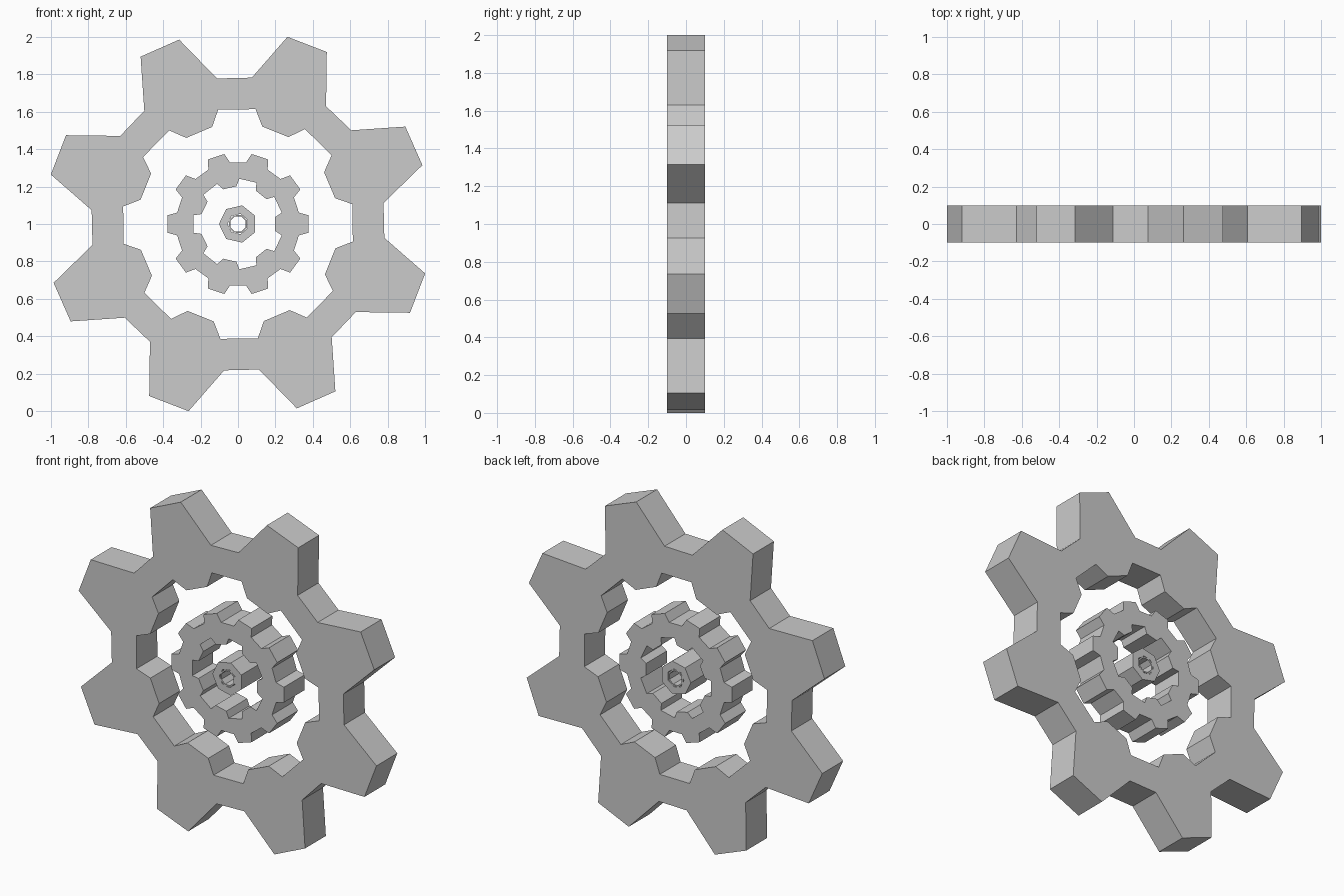
import bpy
from math import sin, cos, radians, pi

if "Cube" in bpy.data.objects:
    bpy.data.objects.remove(bpy.data.objects["Cube"])

HALF_DEPTH = 0.1
CENTRE_Z = 1.0


def toothed(count, tooth):
    """Closed outline: repeat (radius, angle in degrees) points count times."""
    step = 360 / count
    return [(r * cos(radians(a + i * step)), r * sin(radians(a + i * step)))
            for i in range(count) for r, a in tooth]


def ring(name, outer, inner):
    """Flat ring between two outlines, extruded along y."""
    curve = bpy.data.curves.new(name, 'CURVE')
    curve.dimensions = '2D'
    curve.fill_mode = 'BOTH'
    curve.extrude = HALF_DEPTH
    for outline in (outer, inner):
        spline = curve.splines.new('POLY')
        spline.points.add(len(outline) - 1)
        for point, (x, y) in zip(spline.points, outline):
            point.co = (x, y, 0, 1)
        spline.use_cyclic_u = True
    obj = bpy.data.objects.new(name, curve)
    bpy.context.collection.objects.link(obj)
    obj.location.z = CENTRE_Z
    obj.rotation_euler.x = pi / 2
    bpy.ops.object.select_all(action='DESELECT')
    obj.select_set(True)
    bpy.context.view_layer.objects.active = obj
    bpy.ops.object.convert(target='MESH')
    for poly in bpy.context.object.data.polygons:
        poly.use_smooth = False


# Large gear: eight outer teeth, eight inner teeth
ring("outer_gear",
     toothed(8, [(0.786, 8.2), (1.035, 17.7), (1.035, 30.2), (0.786, 39.6)]),
     toothed(8, [(0.621, 9.8), (0.537, 14.9), (0.537, 31.0), (0.621, 36.3)]))

# Middle gear: ten outer teeth, seven inner teeth
ring("middle_gear",
     toothed(10, [(0.331, -10.6), (0.381, -7), (0.381, 7), (0.331, 10.6)]),
     toothed(7, [(0.242, -14.5), (0.202, -10.5), (0.202, 10.5), (0.242, 14.5)]))

# Seven-sided hub with a thin liner in its bore
ring("hub", toothed(7, [(0.102, 180)]), toothed(7, [(0.056, 180)]))
ring("hub_liner", toothed(8, [(0.053, 22.5)]), toothed(8, [(0.044, 22.5)]))
